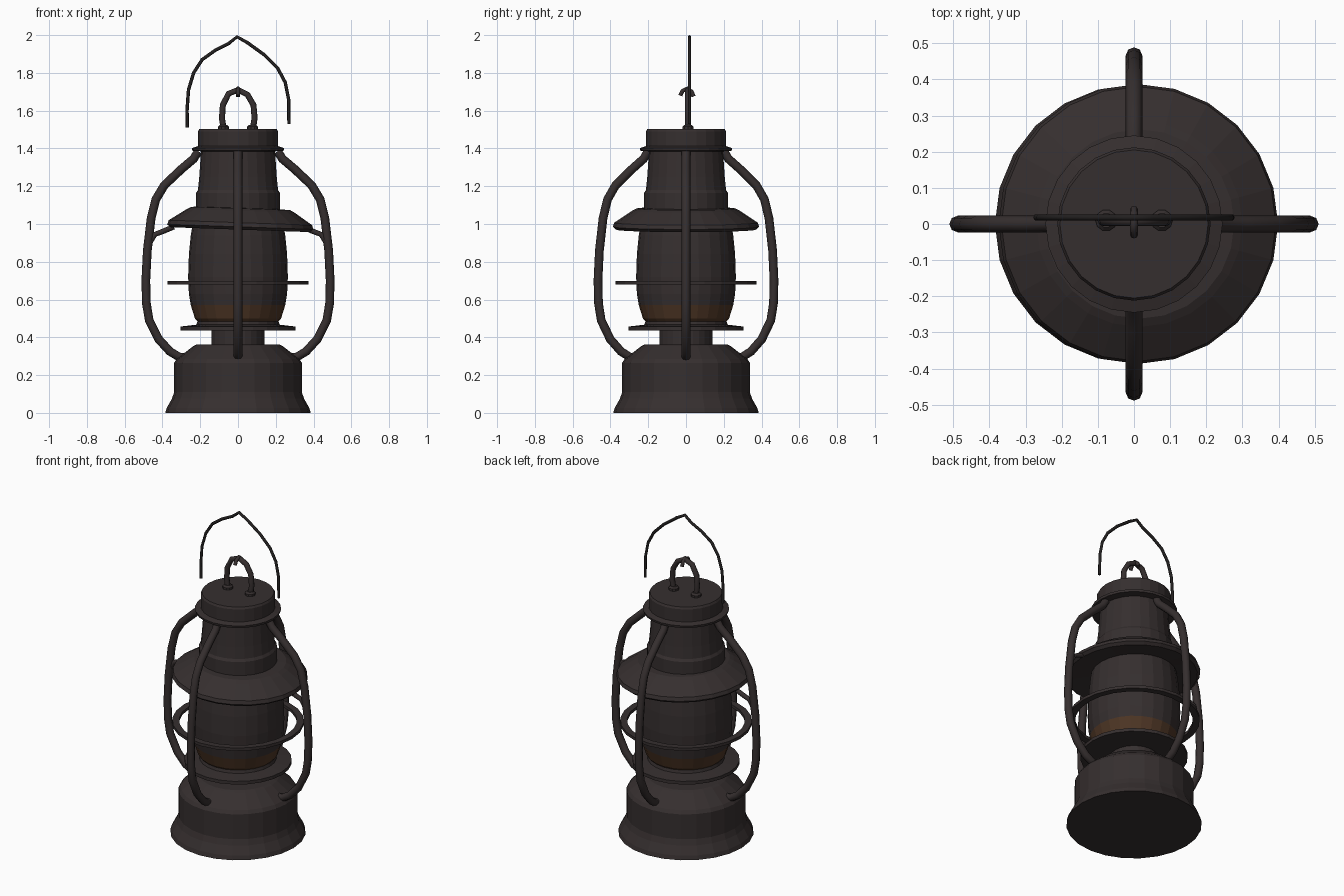
import bpy, bmesh, math
from mathutils import Vector

if "Cube" in bpy.data.objects:
    bpy.data.objects.remove(bpy.data.objects["Cube"])


def material(name, rgb):
    m = bpy.data.materials.new(name)
    m.diffuse_color = (*rgb, 1)
    m.use_nodes = True
    m.node_tree.nodes["Principled BSDF"].inputs["Base Color"].default_value = m.diffuse_color
    return m


iron = material("dark_iron", (0.036, 0.028, 0.028))
amber = material("amber_glow", (0.075, 0.036, 0.018))
wire = material("black_wire", (0.016, 0.014, 0.014))


def finish(name, bm, mats):
    bmesh.ops.recalc_face_normals(bm, faces=bm.faces[:])
    mesh = bpy.data.meshes.new(name)
    bm.to_mesh(mesh)
    bm.free()
    for m in mats:
        mesh.materials.append(m)
    ob = bpy.data.objects.new(name, mesh)
    bpy.context.collection.objects.link(ob)
    return ob


def lathe(name, profile, mats=(iron,), sides=24, closed=False):
    """Spin (radius, z) points about z; ends are capped unless closed."""
    bm = bmesh.new()
    rings = []
    for r, z in profile:
        rings.append([bm.verts.new((r * math.cos(2 * math.pi * i / sides),
                                    r * math.sin(2 * math.pi * i / sides), z))
                      for i in range(sides)])
    pairs = list(zip(rings, rings[1:]))
    if closed:
        pairs.append((rings[-1], rings[0]))
    else:
        bm.faces.new(rings[0])
        bm.faces.new(rings[-1])
    for a, b in pairs:
        for i in range(sides):
            j = (i + 1) % sides
            bm.faces.new((a[i], a[j], b[j], b[i]))
    return finish(name, bm, mats)


def tube(name, points, radius, mat=iron, sides=8, side_axis=(0, 1, 0)):
    """Sweep a round section along a planar path perpendicular to side_axis."""
    bm = bmesh.new()
    pts = [Vector(p) for p in points]
    n = Vector(side_axis).normalized()
    rings = []
    for k, p in enumerate(pts):
        t = (pts[min(k + 1, len(pts) - 1)] - pts[max(k - 1, 0)]).normalized()
        u = n.cross(t)
        rings.append([bm.verts.new(p + radius * (math.cos(a) * u + math.sin(a) * n))
                      for a in (2 * math.pi * i / sides for i in range(sides))])
    for a, b in zip(rings, rings[1:]):
        for i in range(sides):
            j = (i + 1) % sides
            bm.faces.new((a[i], a[j], b[j], b[i]))
    bm.faces.new(rings[0])
    bm.faces.new(rings[-1])
    ob = finish(name, bm, [mat])
    for f in ob.data.polygons:
        f.use_smooth = len(f.vertices) == 4
    return ob


# Fuel tank, neck and burner plate
lathe("fuel_tank", [(0.385, 0.0), (0.378, 0.025), (0.35, 0.075), (0.338, 0.11),
                    (0.338, 0.265), (0.325, 0.285), (0.235, 0.355), (0.22, 0.362)])
lathe("neck", [(0.14, 0.35), (0.14, 0.45)])
lathe("burner_plate", [(0.305, 0.437), (0.305, 0.457), (0.22, 0.467),
                       (0.215, 0.485), (0.18, 0.485)])

# Glass globe, with the glow near its foot
globe = lathe("globe", [(0.205, 0.475), (0.228, 0.50), (0.25, 0.57), (0.26, 0.63),
                        (0.264, 0.72), (0.26, 0.84), (0.25, 0.94), (0.235, 1.03)],
              (iron, amber))
for f in globe.data.polygons:
    if f.center.z < 0.58:
        f.material_index = 1

# Flat guard ring around the globe
lathe("guard_ring", [(0.374, 0.68), (0.374, 0.698), (0.335, 0.698), (0.335, 0.68)],
      closed=True)

# Slightly tilted shade
shade = lathe("shade", [(0.23, 0.0), (0.37, -0.015), (0.387, 0.0), (0.38, 0.022),
                        (0.285, 0.085), (0.262, 0.097), (0.21, 0.10)])
shade.location = (0.012, 0, 0.985)
shade.rotation_euler = (0, math.radians(2), 0)

# Chimney and cap
lathe("chimney", [(0.222, 1.06), (0.222, 1.165), (0.212, 1.18), (0.205, 1.25),
                  (0.195, 1.40)])
lathe("cap", [(0.20, 1.385), (0.242, 1.388), (0.245, 1.402), (0.212, 1.412),
              (0.212, 1.49), (0.205, 1.502)])

# Four guard rods
rod = [(0.21, 1.385), (0.235, 1.345), (0.30, 1.29), (0.39, 1.205), (0.435, 1.13),
       (0.46, 1.03), (0.48, 0.86), (0.488, 0.70), (0.485, 0.58), (0.47, 0.49),
       (0.42, 0.39), (0.36, 0.325), (0.31, 0.295), (0.27, 0.295)]
for i, side in enumerate(("right", "back", "left", "front")):
    a = i * math.pi / 2
    c, s = math.cos(a), math.sin(a)
    k = 0.955 if i % 2 else 1.0
    path = [(r * k * c, r * k * s, z) for r, z in rod]
    tube("guard_rod_" + side, path, 0.023, side_axis=(-s, c, 0))

# Braces joining the shade to the side rods
for sx, side in ((1, "right"), (-1, "left")):
    tube("shade_brace_" + side, [(sx * 0.34, 0, 0.985), (sx * 0.40, 0, 0.96),
                                 (sx * 0.44, 0, 0.945), (sx * 0.468, 0, 0.90)], 0.014)

# Lifting loop on the cap, its feet and small hook
tube("lifting_loop", [(-0.075, 0.01, 1.50), (-0.085, 0.01, 1.56), (-0.08, 0.01, 1.63),
                      (-0.05, 0.01, 1.69), (0, 0.01, 1.71), (0.05, 0.01, 1.685),
                      (0.082, 0.01, 1.63), (0.088, 0.01, 1.56), (0.078, 0.01, 1.50)], 0.016)
for sx, side in ((1, "right"), (-1, "left")):
    foot = lathe("loop_foot_" + side, [(0.03, 1.495), (0.03, 1.515), (0.02, 1.525)], sides=10)
    foot.location = (sx * 0.077, 0.01, 0)
tube("loop_hook", [(0, -0.03, 1.68), (0, -0.018, 1.705), (0, 0.008, 1.718),
                   (0, 0.03, 1.70), (0, 0.04, 1.675)], 0.011, side_axis=(1, 0, 0))

# Wire carrying handle
tube("carry_handle", [(-0.268, 0.018, 1.51), (-0.27, 0.018, 1.60), (-0.262, 0.018, 1.71),
                      (-0.235, 0.018, 1.80), (-0.19, 0.018, 1.87), (-0.12, 0.018, 1.92),
                      (-0.05, 0.018, 1.955), (-0.005, 0.018, 1.991), (0.05, 0.018, 1.96),
                      (0.14, 0.018, 1.895), (0.21, 0.018, 1.825), (0.25, 0.018, 1.75),
                      (0.268, 0.018, 1.66), (0.27, 0.018, 1.53)], 0.009, wire, 6)
